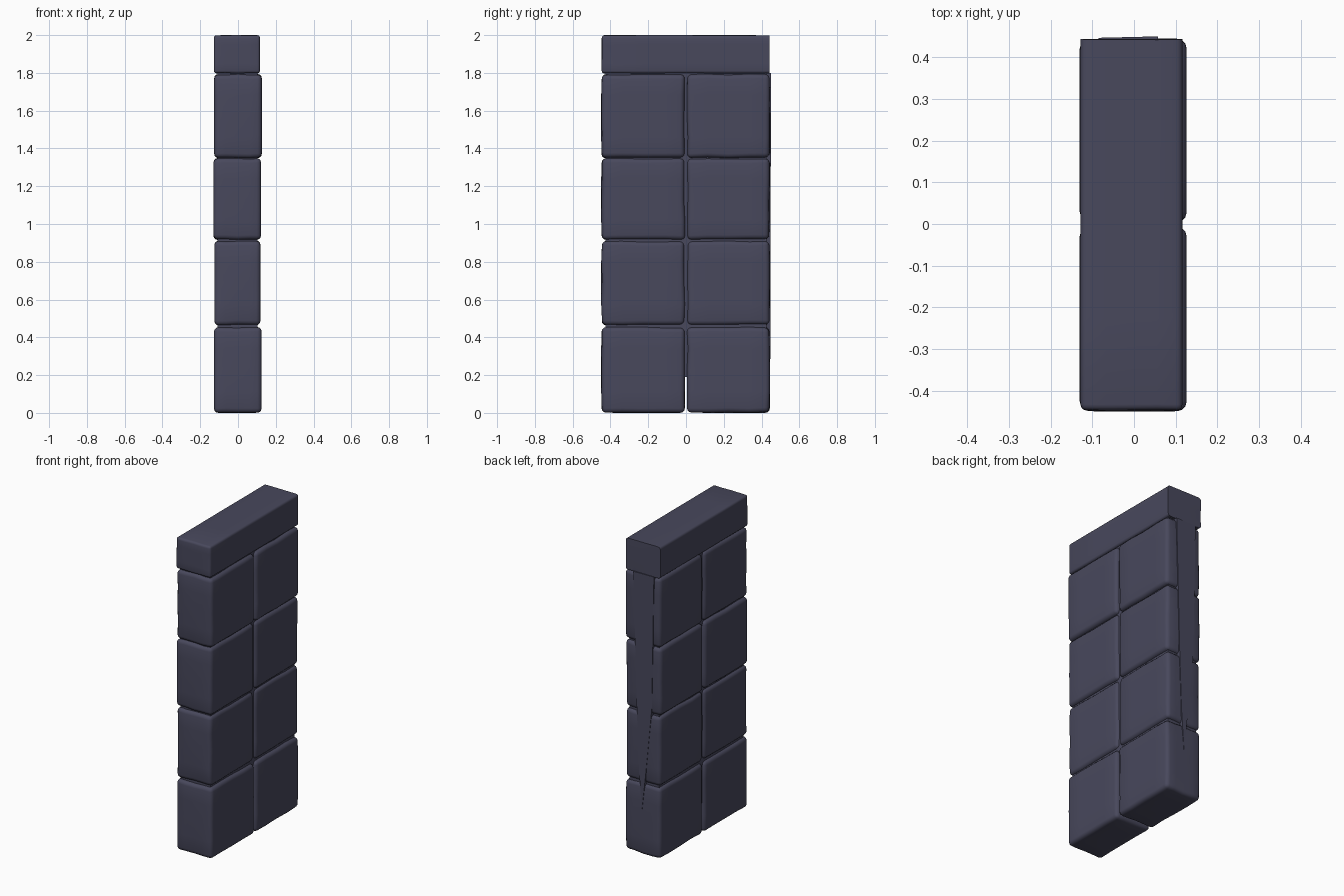
import bpy, bmesh, random
from mathutils import Vector

if "Cube" in bpy.data.objects:
    bpy.data.objects.remove(bpy.data.objects["Cube"])

random.seed(4)
stone = bpy.data.materials.new("dark slate stone")
stone.diffuse_color = (0.065, 0.065, 0.108, 1)
stone.use_nodes = True
stone.node_tree.nodes["Principled BSDF"].inputs["Base Color"].default_value = stone.diffuse_color


def finish(name, bm):
    bmesh.ops.recalc_face_normals(bm, faces=bm.faces)
    me = bpy.data.meshes.new(name)
    bm.to_mesh(me)
    bm.free()
    me.materials.append(stone)
    ob = bpy.data.objects.new(name, me)
    bpy.context.collection.objects.link(ob)
    bpy.ops.object.select_all(action='DESELECT')
    ob.select_set(True)
    bpy.context.view_layer.objects.active = ob
    bpy.ops.object.shade_smooth_by_angle(angle=0.6)
    return ob


def block(name, lo, hi, bevel=0.0, rough=0.0, cuts=0, square_back=False):
    """Box between two corners with worn, rounded edges."""
    lo, hi = Vector(lo), Vector(hi)
    bm = bmesh.new()
    bmesh.ops.create_cube(bm, size=1)
    for v in bm.verts:
        v.co = Vector([(lo[i] + hi[i]) / 2 + v.co[i] * (hi[i] - lo[i]) for i in range(3)])
    if cuts:
        bmesh.ops.subdivide_edges(bm, edges=bm.edges[:], cuts=cuts, use_grid_fill=True)
    # chip only the outline edges inward so the broad faces stay flat
    for v in bm.verts:
        on = [min(abs(v.co[i] - lo[i]), abs(v.co[i] - hi[i])) < 1e-5 for i in range(3)]
        if sum(on) >= 2 and rough:
            for i in (1, 2):
                if on[i]:
                    side = 1 if v.co[i] < (lo[i] + hi[i]) / 2 else -1
                    v.co[i] += side * random.uniform(0, rough)
    if bevel:
        edges = [e for e in bm.edges if e.calc_face_angle(0) > 0.9
                 and not (square_back and all(v.co.y > hi.y - 0.02 for v in e.verts))]
        bmesh.ops.bevel(bm, geom=edges, offset=bevel, segments=3, profile=0.5,
                        affect='EDGES', clamp_overlap=True)
    return finish(name, bm)


# two columns of four big stones: (z low, z high, x low, x high)
rows = [(0.0, 0.455, -0.127, 0.125), (0.463, 0.912, -0.125, 0.119),
        (0.915, 1.35, -0.13, 0.122), (1.348, 1.795, -0.126, 0.126)]
columns = [("front", -0.449, -0.004), ("back", 0.004, 0.444)]
for r, (z0, z1, x0, x1) in enumerate(rows):
    for side, y0, y1 in columns:
        block(f"{side}_stone_{r + 1}", (x0, y0, z0), (x1, y1, z1), 0.023, 0.006, 3)

# long cap stone, cut square at the back end
block("cap_stone", (-0.128, -0.447, 1.797), (0.116, 0.443, 2.0), 0.014, 0.002, 3, True)

# recessed mortar behind the joints, leaving a slit open at the bottom
block("mortar_core", (-0.108, -0.425, 0.19), (0.103, 0.425, 1.9))

# tapering torn sliver down the back end
bm = bmesh.new()
outline = [(-0.085, 1.80), (-0.07, 0.95), (-0.03, 0.55), (0.0, 0.28),
           (0.02, 0.55), (0.035, 0.95), (0.058, 1.80)]
face = bm.faces.new([bm.verts.new((x, 0.42, z)) for x, z in outline])
ext = bmesh.ops.extrude_face_region(bm, geom=[face])
for v in ext["geom"]:
    if isinstance(v, bmesh.types.BMVert):
        v.co.y = 0.446 + max(0, v.co.x) * 0.06
finish("back_sliver", bm)
